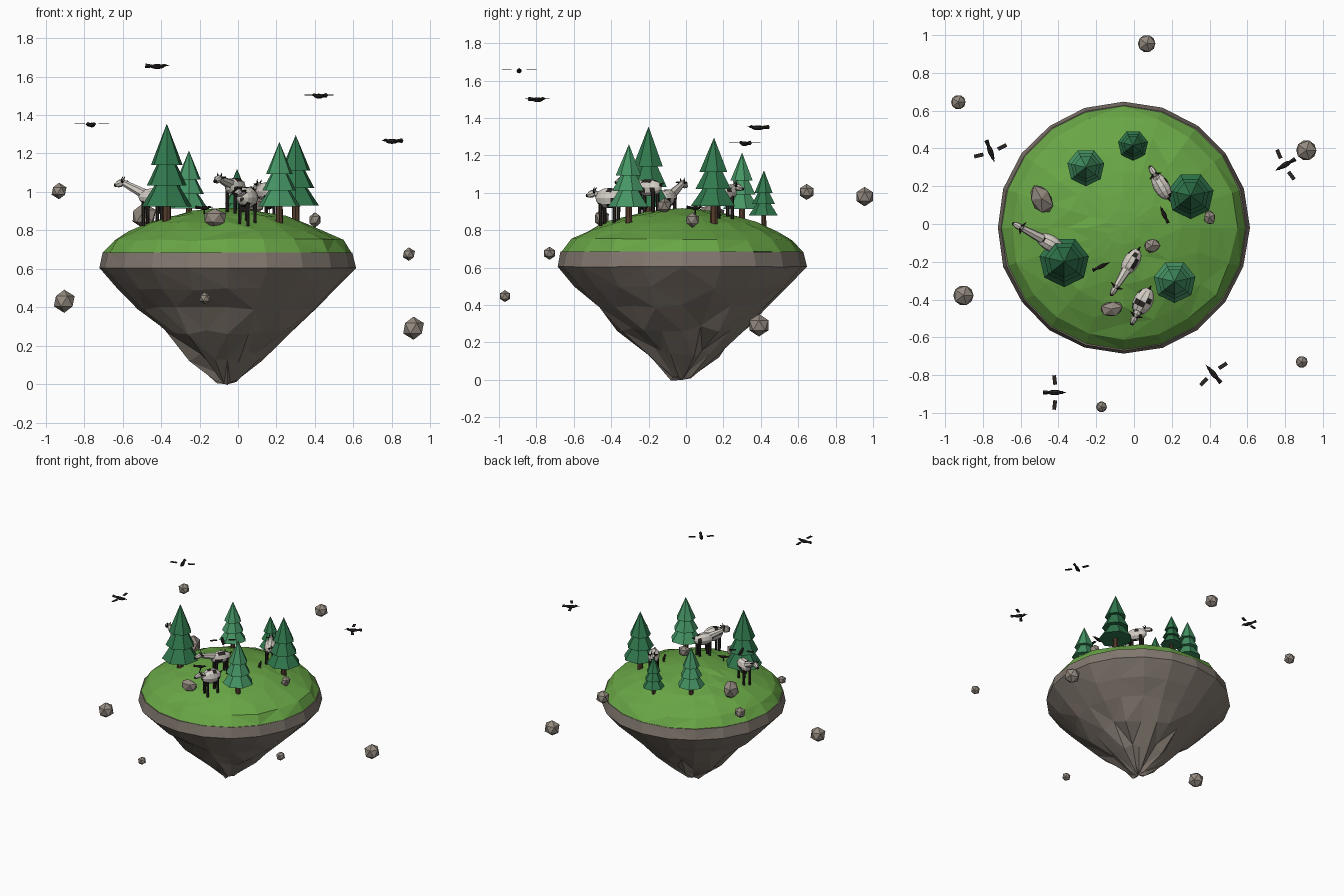
import bpy, bmesh, math, random
from mathutils import Vector, Matrix

if "Cube" in bpy.data.objects:
    bpy.data.objects.remove(bpy.data.objects["Cube"])

random.seed(4)


def mat(name, r, g, b):
    m = bpy.data.materials.new(name)
    m.diffuse_color = (r, g, b, 1)
    m.use_nodes = True
    m.node_tree.nodes["Principled BSDF"].inputs["Base Color"].default_value = m.diffuse_color
    return m


GRASS = mat("grass", .14, .38, .06)
STONE = mat("stone", .225, .19, .16)
ROCK = mat("boulder_stone", .30, .26, .22)
PINE_D = mat("dark_pine", .03, .19, .075)
PINE_L = mat("light_pine", .06, .30, .13)
BARK = mat("bark", .09, .045, .025)
WOOL = mat("wool", .66, .62, .56)
DARK = mat("dark", .022, .018, .016)
CX, CY = -.055, -.02


def finish(bm, name, mats, M=Matrix()):
    bmesh.ops.recalc_face_normals(bm, faces=bm.faces)
    me = bpy.data.meshes.new(name)
    bm.to_mesh(me)
    bm.free()
    ob = bpy.data.objects.new(name, me)
    for m in mats:
        me.materials.append(m)
    ob.matrix_world = M
    bpy.context.collection.objects.link(ob)
    return ob


def lathe(name, rings, mats, top, bottom, n=20):
    """Rings of (radius, z, jitter), closed with one point at each end."""
    bm = bmesh.new()
    rows = []
    for r, z, j in rings:
        rows.append([bm.verts.new((
            CX + r * (1 + random.uniform(-j, j)) * math.cos(2 * math.pi * i / n),
            CY + r * (1 + random.uniform(-j, j)) * math.sin(2 * math.pi * i / n),
            z + random.uniform(-j, j) * .25)) for i in range(n)])
    for a, b in zip(rows, rows[1:]):
        for i in range(n):
            bm.faces.new((a[i], a[(i + 1) % n], b[(i + 1) % n], b[i]))
    for row, p in ((rows[0], bottom), (rows[-1], top)):
        v = bm.verts.new(p)
        for i in range(n):
            bm.faces.new((row[i], row[(i + 1) % n], v))
    bmesh.ops.triangulate(bm, faces=bm.faces)
    return finish(bm, name, mats)


# island: rocky cone and grass dome
lathe("island_rock", [(.055, .03, .15), (.19, .145, .1), (.33, .275, .07), (.455, .395, .04),
                      (.565, .495, .025), (.668, .605, .004), (.65, .685, .004)],
      [STONE], (CX, CY, .66), (CX, CY, 0))
DOME = [(.645, .685), (.597, .75), (.51, .795), (.41, .84), (.30, .873), (.19, .897), (.09, .912)]
lathe("grass_top", [(r, z, .004 if r > .6 or r < .1 else .022) for r, z in DOME],
      [GRASS], (CX, CY, .918), (CX, CY, .675))


def ground(x, y):
    r = math.hypot(x - CX, y - CY)
    pts = DOME + [(0, .918)]
    for (r1, z1), (r0, z0) in zip(pts, pts[1:]):
        if r >= r0:
            return z0 + (z1 - z0) * (r - r0) / (r1 - r0)
    return .918


def cone(bm, r1, r2, p, q, n, mi=0):
    """Cone or cylinder from point p to point q."""
    p, q = Vector(p), Vector(q)
    M = Matrix.Translation((p + q) / 2) @ (q - p).to_track_quat('Z', 'Y').to_matrix().to_4x4()
    vs = bmesh.ops.create_cone(bm, cap_ends=True, segments=n, radius1=r1, radius2=r2,
                               depth=(q - p).length, matrix=M)['verts']
    for f in {f for v in vs for f in v.link_faces}:
        f.material_index = mi


def blob(bm, c, size, u=8, v=6, mi=0, patches=0.0, tilt=0.0):
    """Ellipsoid lying along x; some faces can be dark patches."""
    M = (Matrix.Translation(c) @ Matrix.Rotation(tilt, 4, 'Y') @ Matrix.Diagonal((*size, 1))
         @ Matrix.Rotation(math.pi / 2, 4, 'Y'))
    vs = bmesh.ops.create_uvsphere(bm, u_segments=u, v_segments=v, radius=1, matrix=M)['verts']
    for f in sorted({f for w in vs for f in w.link_faces}, key=lambda f: tuple(f.calc_center_median())):
        f.material_index = 1 if random.random() < patches else mi


# pine trees: x, y, bottom of lowest tier, tip, radius, material
for k, (x, y, z, tip, r, m) in enumerate([
        (-.37, -.20, .925, 1.355, .134, PINE_D), (-.255, .30, .915, 1.215, .1, PINE_L),
        (-.005, .417, .88, 1.12, .081, PINE_D), (.30, .15, .93, 1.295, .124, PINE_D),
        (.215, -.305, .925, 1.26, .113, PINE_L)]):
    h = tip - z
    bm = bmesh.new()
    for t, s in ((0, 1), (.25, .8), (.5, .63)):
        cone(bm, r * s, 0, (x, y, z + h * t), (x, y, z + h * (t + .5)), 7)
    finish(bm, f"pine_foliage_{k}", [m])
    bm = bmesh.new()
    cone(bm, r * .18, r * .15, (x, y, ground(x, y) - .03), (x, y, z + .03), 7)
    finish(bm, f"pine_trunk_{k}", [BARK])


def boulder(name, c, size, turn=0.0, jit=0.0):
    bm = bmesh.new()
    bmesh.ops.create_icosphere(bm, subdivisions=1, radius=1)
    for v in bm.verts:
        v.co *= 1 + random.uniform(-jit, jit)
    finish(bm, name, [ROCK], Matrix.Translation(c) @ Matrix.Rotation(turn, 4, 'Z')
           @ Matrix.Diagonal((*size, 1)))


# boulders resting on the grass
for k, (x, y, z, a, b, h, t) in enumerate([
        (-.49, .135, .875, .085, .063, .065, 2.1), (-.12, -.45, .865, .067, .045, .052, .2),
        (.095, -.115, .93, .047, .041, .045, 0), (.40, .035, .855, .043, .033, .04, 1.7)]):
    boulder(f"ground_boulder_{k}", (x, y, z), (a, b, h), t, .1)

# rocks floating around the island
for k, (x, y, z, r) in enumerate([
        (-.93, .645, 1.005, .043), (.067, .955, .98, .052), (.912, .39, .292, .06),
        (-.903, -.378, .432, .06), (-.172, -.968, .448, .032), (.888, -.73, .677, .035)]):
    boulder(f"floating_rock_{k}", (x, y, z), (r, r, r))


def goat(name, x, y, ang, reach, head_z, patches, fat):
    """Goat heading along local +x: body, legs, neck, head, ears, horns, tail."""
    g = ground(x, y)
    hz = head_z - g
    bm = bmesh.new()
    blob(bm, (0, 0, .13), (.078, .043 * fat, .047 * fat), 10, 8, 0, patches)
    for sx in (-.042, .04):
        for sy in (-.024, .024):
            cone(bm, .009, .011, (sx, sy, -.02), (sx, sy, .11), 6, 1)
    cone(bm, .028, .017, (.035, 0, .14), (reach - .015, 0, hz), 7)
    blob(bm, (reach + .008, 0, hz), (.033, .018, .02), tilt=.3)
    blob(bm, (reach + .034, 0, hz - .009), (.012, .012, .011), 6, 4, 1)
    for s in (-1, 1):
        cone(bm, .008, .002, (reach - .01, s * .012, hz + .008), (reach - .018, s * .036, hz + .012), 5, 1)
        cone(bm, .006, .001, (reach - .003, s * .008, hz + .012), (reach - .012, s * .013, hz + .036), 5, 1)
    cone(bm, .010, .003, (-.068, 0, .14), (-.092, 0, .155), 5, 1)
    finish(bm, name, [WOOL, DARK], Matrix.Translation((x, y, g)) @ Matrix.Rotation(ang, 4, 'Z'))


for k, a in enumerate([(-.445, -.10, math.radians(152), .18, 1.045, .1, 1),
                       (-.015, -.20, math.radians(-121), .165, 1.065, .2, 1),
                       (.048, -.41, math.radians(-117), .095, .995, .25, 1.2),
                       (.145, .20, math.radians(120), .08, 1.03, .1, 1)]):
    goat(f"goat_{k}", *a)


def bird(name, x, y, z, ang, s=1.0, flying=True):
    """Bird heading along local +x, with flat spread wings when flying."""
    bm = bmesh.new()
    blob(bm, (0, 0, 0), (.038, .014, .013))
    blob(bm, (.036, 0, .006), (.012, .009, .009), 6, 4)
    cone(bm, .005, 0, (.044, 0, .006), (.064, 0, .004), 5)
    cone(bm, .008, .012, (-.028, 0, .002), (-.062, 0, .004), 4)
    if flying:
        for sy in (-1, 1):
            M = (Matrix.Translation((0, sy * .066, .006)) @ Matrix.Rotation(sy * .12, 4, 'Z')
                 @ Matrix.Diagonal((.02, .05, .003, 1)))
            bmesh.ops.create_cube(bm, size=1, matrix=M)
    else:
        for sy in (-.007, .007):
            cone(bm, .003, .003, (0, sy, -.04), (0, sy, 0), 5)
    finish(bm, name, [DARK], Matrix.Translation((x, y, z)) @ Matrix.Rotation(ang, 4, 'Z')
           @ Matrix.Scale(s, 4))


for k, (x, y, z, d) in enumerate([(-.42, -.892, 1.652, 0), (.42, -.793, 1.498, 130),
                                  (-.76, .385, 1.348, -70), (.80, .313, 1.263, 210)]):
    bird(f"flying_bird_{k}", x, y, z, math.radians(d))
for k, (x, y, d) in enumerate([(-.175, -.225, 25), (.16, .05, 115)]):
    bird(f"ground_bird_{k}", x, y, ground(x, y) + .03, math.radians(d), .8, False)
